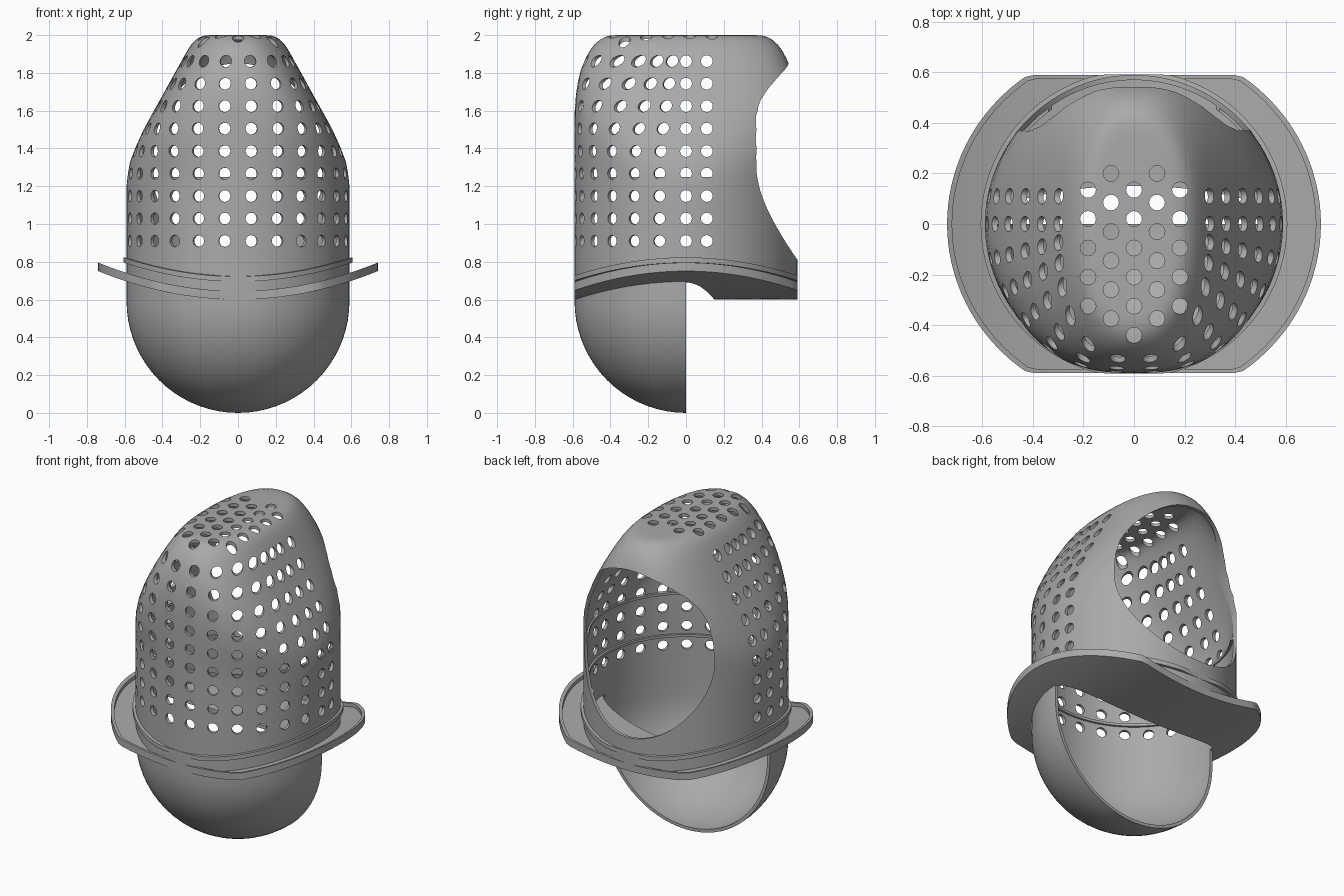
import bpy, bmesh, math
from mathutils import Matrix, Vector

if "Cube" in bpy.data.objects:
    bpy.data.objects.remove(bpy.data.objects["Cube"])

grey = bpy.data.materials.new("plain grey")
grey.use_nodes = True
colour = (0.4, 0.4, 0.4, 1)
grey.diffuse_color = colour
grey.node_tree.nodes["Principled BSDF"].inputs["Base Color"].default_value = colour

R = 0.59           # body radius
WALL = 0.02
STEPS = 128


def saddle(x):
    return 0.6 + 0.275 * x * x


def finish(bm, name):
    bmesh.ops.recalc_face_normals(bm, faces=bm.faces)
    mesh = bpy.data.meshes.new(name)
    bm.to_mesh(mesh)
    bm.free()
    mesh.materials.append(grey)
    ob = bpy.data.objects.new(name, mesh)
    bpy.context.collection.objects.link(ob)
    return ob


def activate(ob):
    bpy.ops.object.select_all(action='DESELECT')
    ob.select_set(True)
    bpy.context.view_layer.objects.active = ob


def cut(ob, cutter):
    mod = ob.modifiers.new("cut", 'BOOLEAN')
    mod.operation = 'DIFFERENCE'
    mod.solver = 'EXACT'
    mod.object = cutter
    activate(ob)
    bpy.ops.object.modifier_apply(modifier=mod.name)


def smooth(ob):
    activate(ob)
    bpy.ops.object.shade_smooth_by_angle(angle=math.radians(30))


def skin(bm, loops, closed=False):
    pairs = list(zip(loops, loops[1:])) + ([(loops[-1], loops[0])] if closed else [])
    for p, q in pairs:
        for i in range(len(p)):
            j = (i + 1) % len(p)
            bm.faces.new((p[i], p[j], q[j], q[i]))


def section_radius(t, a, b, n):
    return (abs(math.cos(t) / a) ** n + abs(math.sin(t) / b) ** n) ** (-1 / n)


def angles():
    return [2 * math.pi * i / STEPS for i in range(STEPS)]


# Body rows above the round base: height, half width, half depth, squareness
UPPER = [(1.2, R, R, 2), (1.27, .583, R, 2.05), (1.33, .571, R, 2.15), (1.4, .545, R, 2.35),
         (1.5, .5, R, 2.6), (1.6, .445, .589, 2.8), (1.68, .4, .583, 2.85), (1.75, .362, .573, 2.8),
         (1.82, .323, .555, 2.7), (1.88, .29, .53, 2.6), (1.92, .267, .508, 2.5),
         (1.95, .247, .485, 2.4), (1.975, .224, .457, 2.4), (1.99, .2, .43, 2.4),
         (1.998, .175, .4, 2.4), (2.0, .14, .36, 2.4), (2.0, .06, .24, 2.2)]


def row_at(z):
    for lo, hi in zip(UPPER, UPPER[1:]):
        if lo[0] <= z < hi[0]:
            f = (z - lo[0]) / (hi[0] - lo[0])
            return [u + (v - u) * f for u, v in zip(lo, hi)][1:]
    return [R, R, 2]


# Shell: rounded base, straight wall, then a taper to a narrow top
def make_shell():
    rows = []
    for k in range(1, 19):
        p = math.pi / 2 * k / 18
        rows.append((R - R * math.cos(p), R * math.sin(p), R * math.sin(p), 2))
    rows += [(z, R, R, 2) for z in (.7, .8, .9, 1, 1.1)] + UPPER
    bm = bmesh.new()
    loops = []
    for z, a, b, n in rows:
        loop = []
        for t in angles():
            r = section_radius(t, a, b, n)
            loop.append(bm.verts.new((r * math.cos(t), r * math.sin(t), z)))
        loops.append(loop)
    skin(bm, loops)
    for loop, z in ((loops[0], 0), (loops[-1], 2)):
        tip = bm.verts.new((0, 0, z))
        for i in range(STEPS):
            bm.faces.new((loop[i], loop[(i + 1) % STEPS], tip))
    ob = finish(bm, "perforated_shell")
    mod = ob.modifiers.new("wall", 'SOLIDIFY')
    mod.thickness = WALL
    mod.offset = -1
    activate(ob)
    bpy.ops.object.modifier_apply(modifier=mod.name)
    return ob


def prism(name, outline, y0, y1):
    bm = bmesh.new()
    ends = [[bm.verts.new((x, y, z)) for x, z in outline] for y in (y0, y1)]
    skin(bm, ends)
    for end in ends:
        bm.faces.new(end)
    ob = finish(bm, name)
    ob.hide_render = True
    return ob


def peg(bm, centre, direction, half=0.08, radius=0.031):
    rot = Vector(direction).to_track_quat('Z', 'Y').to_matrix().to_4x4()
    bmesh.ops.create_cone(bm, cap_ends=True, segments=20, radius1=radius, radius2=radius,
                          depth=2 * half, matrix=Matrix.Translation(centre) @ rot)


# Cutter for all the perforations
def make_pegs():
    bm = bmesh.new()
    for row in range(9):
        z = 0.91 + 0.119 * row
        a, b, n = row_at(z)
        for side in (-1, 1):
            for k in range(7):
                t = -math.pi / 2 + side * math.radians(6.9 + 13.85 * k)
                r = section_radius(t, a, b, n) - 0.01
                d = Vector((math.cos(t), math.sin(t), 0))
                peg(bm, d * r + Vector((0, 0, z)), d, half=0.06)
            peg(bm, (side * (a - 0.02), 0.11, z), (side, 0, 0), half=0.06)
    for col in range(-2, 3):
        start = 0.2 if col % 2 else 0.135
        for k in range(5 if abs(col) == 2 else 6):
            peg(bm, (col * 0.091, start - 0.115 * k, 1.98), (0, 0, 1), half=0.07)
    ob = finish(bm, "hole_cutter")
    ob.hide_render = True
    return ob


# Ring swept around the body from a (radius, height) section rule per angle
def sweep(name, section):
    bm = bmesh.new()
    columns = []
    for t in angles():
        c, s = math.cos(t), math.sin(t)
        columns.append([bm.verts.new((r * c, r * s, saddle(r * c) + h if curved else h))
                        for r, h, curved in section(t)])
    loops = [list(loop) for loop in zip(*columns)]
    skin(bm, loops, closed=True)
    return finish(bm, name)


def clipped(t, r, limit=R):
    return min(r, limit / max(abs(math.sin(t)), 1e-6))


def brim_section(t):
    outer = clipped(t, section_radius(t, .74, .717, 2))
    lip = clipped(t, section_radius(t, .72, .697, 2), .575)
    inner = section_radius(t, .575, .15 if math.sin(t) > 0 else .575, 2)
    lip = max(lip, inner + 0.002)
    spread = [inner + (lip - inner) * k / 10 for k in range(11)]
    bottom = [(r, 0, True) for r in spread] + [(outer, 0, True), (outer, .045, True)]
    return bottom + [(lip, .045, True)] + [(r, .022, True) for r in reversed(spread)]


def bead_section(t):
    outer = clipped(t, .607, .591)
    return [(.575, .095, True), (outer, .095, True), (outer, .122, True), (.575, .127, True)]


shell = make_shell()
opening = prism("opening_cutter",
                [(.46 * math.cos(t), 1.33 + .52 * math.sin(t)) for t in angles()], 0.05, 1)
arch = [(-.8 + .05 * i, saddle(-.8 + .05 * i) + .01) for i in range(33)]
rear = prism("rear_base_cutter", [(-.8, -.2)] + arch + [(.8, -.2)], 0, 1)
pegs = make_pegs()
for cutter in (opening, rear, pegs):
    cut(shell, cutter)
smooth(shell)

# Slim ribs on the inner wall
for i, z in enumerate((.97, 1.24)):
    rib = sweep("inner_rib_%d" % (i + 1), lambda t: [
        (.58, z - .01, False), (.558, z - .008, False), (.558, z + .008, False), (.58, z + .01, False)])
    cut(rib, opening)
    smooth(rib)

smooth(sweep("curved_brim", brim_section))
smooth(sweep("collar_bead", bead_section))

for cutter in (opening, rear, pegs):
    bpy.data.objects.remove(cutter)
